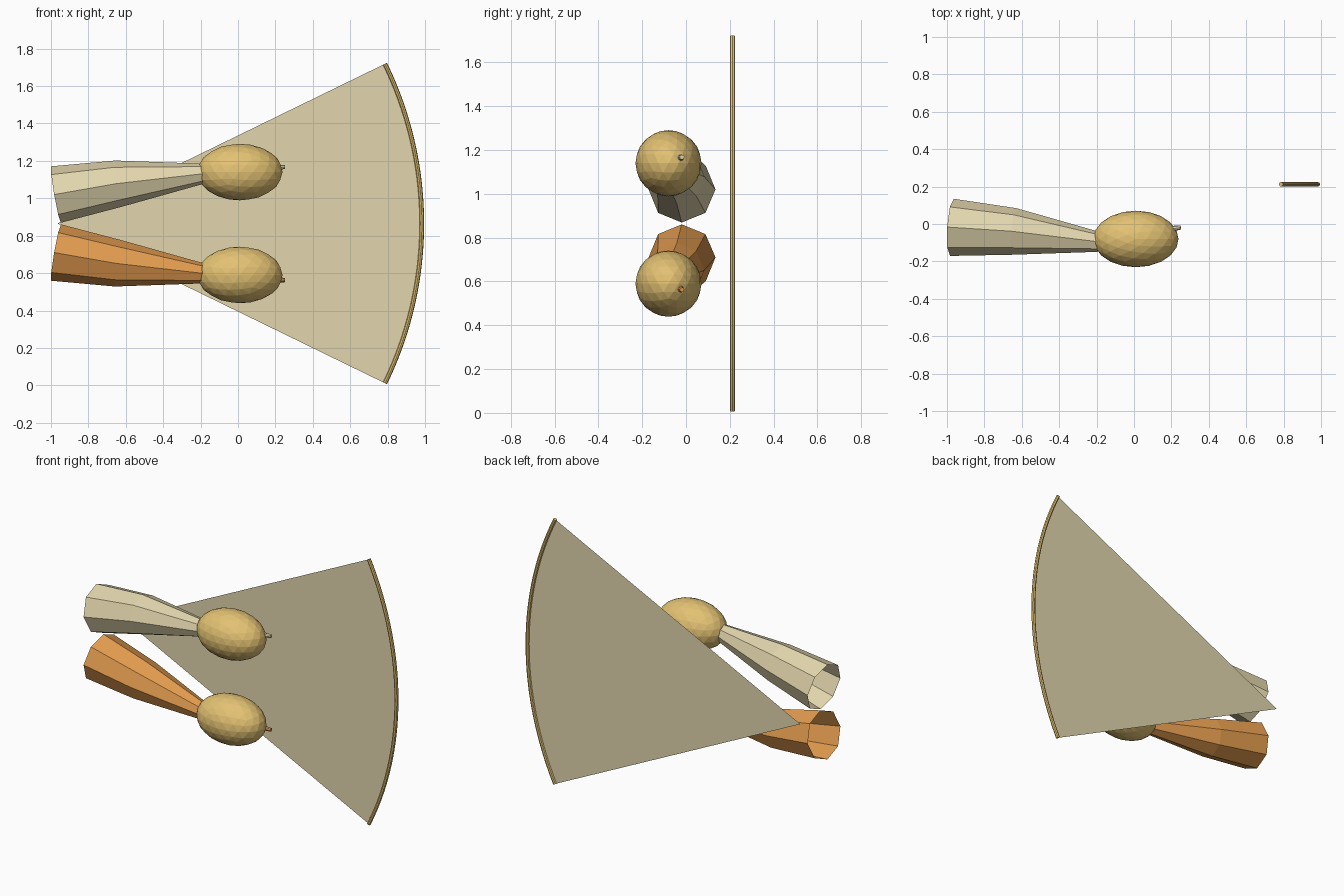
import bpy, bmesh, math
from mathutils import Vector, Matrix

cube = bpy.data.objects.get("Cube")
if cube:
    bpy.data.objects.remove(cube, do_unlink=True)

MID_Z = 0.865          # mirror height between the two horns
FAN_APEX = Vector((-0.965, 0.212, MID_Z))
FAN_RADIUS = 1.948
FAN_HALF_ANGLE = math.radians(26)
FAN_STEPS = 48


def material(name, srgb):
    linear = [((c + 0.055) / 1.055) ** 2.4 for c in srgb]
    mat = bpy.data.materials.new(name)
    mat.use_nodes = True
    mat.diffuse_color = (*linear, 1)
    bsdf = mat.node_tree.nodes["Principled BSDF"]
    bsdf.inputs["Base Color"].default_value = (*linear, 1)
    bsdf.inputs["Roughness"].default_value = 0.8
    return mat


cream = material("cream", (0.89, 0.84, 0.68))
gold = material("gold", (0.89, 0.76, 0.45))
orange = material("orange", (0.89, 0.61, 0.31))


def finish(name, bm, mat):
    mesh = bpy.data.meshes.new(name)
    bm.to_mesh(mesh)
    bm.free()
    mesh.materials.append(mat)
    obj = bpy.data.objects.new(name, mesh)
    bpy.context.collection.objects.link(obj)
    return obj


def loft(bm, path, radii, up, cap_start, sides=8):
    """Sweep a polygon along a path, with its first corner towards up."""
    rings = []
    for i, p in enumerate(path):
        tangent = (path[min(i + 1, len(path) - 1)] - path[max(i - 1, 0)]).normalized()
        u = (up - tangent * up.dot(tangent)).normalized()
        v = tangent.cross(u)
        ring = []
        for k in range(sides):
            a = math.tau * k / sides
            ring.append(bm.verts.new(p + (u * math.cos(a) + v * math.sin(a)) * radii[i]))
        rings.append(ring)
    for a, b in zip(rings, rings[1:]):
        for k in range(sides):
            n = (k + 1) % sides
            bm.faces.new((a[k], a[n], b[n], b[k]))
    bm.faces.new(rings[-1])
    if cap_start:
        bm.faces.new(rings[0][::-1])


def mirror_height(bm):
    for v in bm.verts:
        v.co.z = 2 * MID_Z - v.co.z
    bmesh.ops.reverse_faces(bm, faces=bm.faces[:])


# Tapered, open-mouthed horns whose thin tips pierce the bulbs
horn_path = [Vector(p) for p in ((-0.973, -0.018, 1.02), (-0.64, -0.04, 1.078),
                                 (-0.2, -0.093, 1.13), (0.25, -0.018, 1.168))]
horn_radii = (0.153, 0.125, 0.056, 0.011)

for label, horn_mat, flipped in (("upper", cream, False), ("lower", orange, True)):
    bm = bmesh.new()
    loft(bm, horn_path, horn_radii, Vector((0, 0, 1)), cap_start=False)
    if flipped:
        mirror_height(bm)
    finish(label + "_horn", bm, horn_mat)

    # Faceted egg-shaped bulb
    bm = bmesh.new()
    bmesh.ops.create_icosphere(bm, subdivisions=3, radius=1)
    bm.transform(Matrix.Translation((0.01, -0.08, 1.14)) @ Matrix.Diagonal((0.228, 0.151, 0.151, 1)))
    if flipped:
        mirror_height(bm)
    finish(label + "_bulb", bm, gold)

# Flat fan sheet
arc = []
for i in range(FAN_STEPS + 1):
    a = FAN_HALF_ANGLE * (2 * i / FAN_STEPS - 1)
    arc.append(FAN_APEX + FAN_RADIUS * Vector((math.cos(a), 0, math.sin(a))))
bm = bmesh.new()
apex = bm.verts.new(FAN_APEX)
rim = [bm.verts.new(p) for p in arc]
bm.faces.new([apex] + rim)
finish("fan_sheet", bm, cream)

# Curved rail along the fan's outer edge
bm = bmesh.new()
loft(bm, arc, [0.012] * len(arc), Vector((0, 1, 0)), cap_start=True)
finish("fan_rail", bm, gold)
